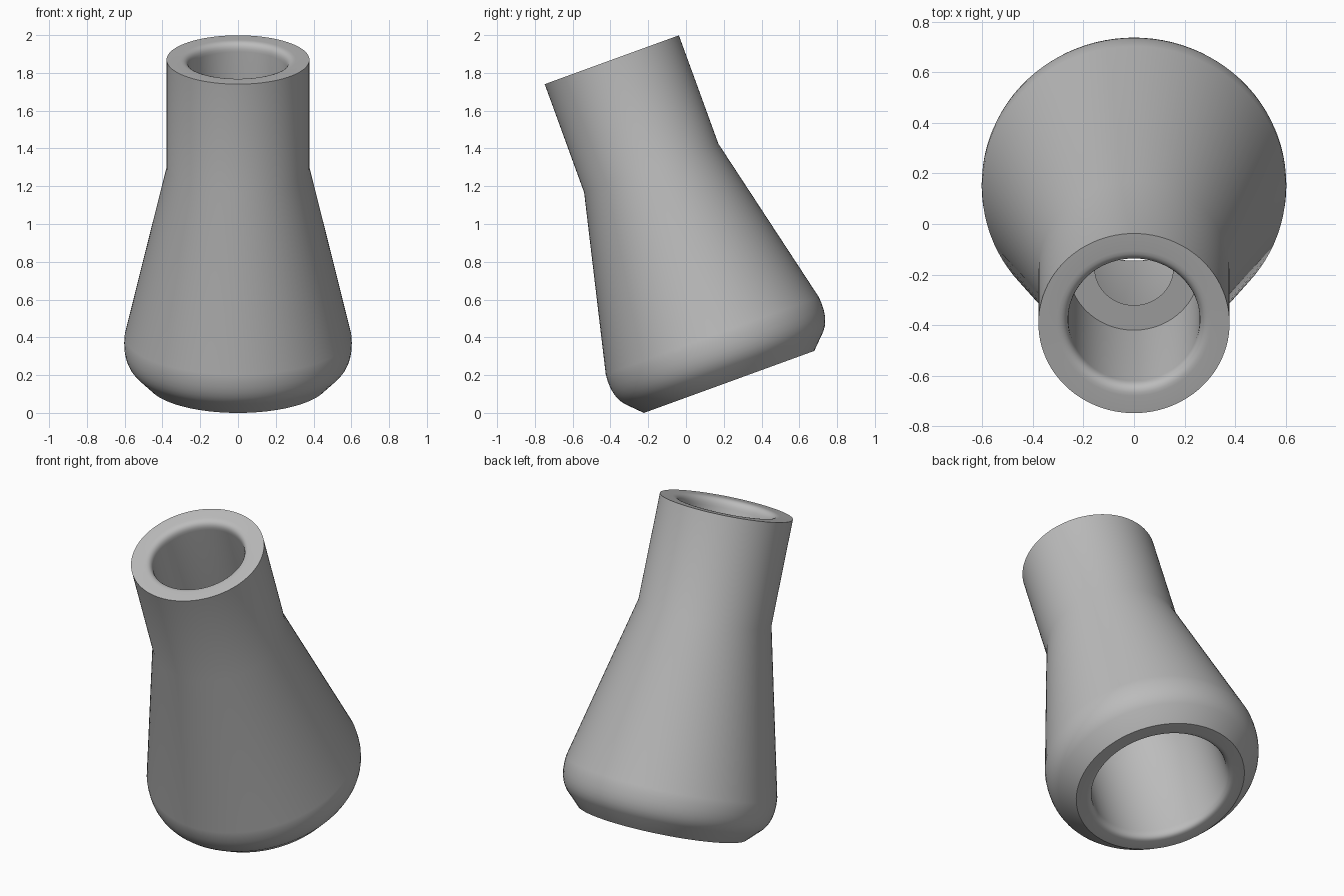
import bpy, bmesh, math
from mathutils import Matrix

cube = bpy.data.objects.get("Cube")
if cube:
    bpy.data.objects.remove(cube, do_unlink=True)

SIDES = 96
TILT = math.radians(20)
LENGTH = 1.815

grey = bpy.data.materials.new("plain_grey")
grey.use_nodes = True
colour = (0.5, 0.5, 0.5, 1)
grey.diffuse_color = colour
grey.node_tree.nodes["Principled BSDF"].inputs["Base Color"].default_value = colour


def fillet(start, corner, end, steps=6):
    """Rounded corner in the (radius, height) profile."""
    points = []
    for i in range(steps + 1):
        t = i / steps
        points.append(tuple((1 - t) ** 2 * a + 2 * t * (1 - t) * b + t * t * c
                            for a, b, c in zip(start, corner, end)))
    return points


def revolve(name, profile):
    """Closed profile turned about the z axis."""
    bm = bmesh.new()
    verts = [bm.verts.new((r, 0, z)) for r, z in profile]
    edges = [bm.edges.new((a, b)) for a, b in zip(verts, verts[1:] + verts[:1])]
    bmesh.ops.spin(bm, geom=verts + edges, cent=(0, 0, 0), axis=(0, 0, 1),
                   angle=math.tau, steps=SIDES)
    bmesh.ops.remove_doubles(bm, verts=bm.verts, dist=0.0005)
    bmesh.ops.recalc_face_normals(bm, faces=bm.faces)
    mesh = bpy.data.meshes.new(name)
    bm.to_mesh(mesh)
    bm.free()
    obj = bpy.data.objects.new(name, mesh)
    bpy.context.collection.objects.link(obj)
    mesh.materials.append(grey)
    return obj


# Outer wall: chamfered foot, rounded belly, cone and straight neck
profile = [(0.48, 0)]
profile += fillet((0.56, 0.08), (0.613, 0.14), (0.6, 0.26))
profile += [(0.378, 1.205), (0.378, LENGTH)]
# Upper socket with a rounded mouth, ending on a flat stop
profile += fillet((0.305, LENGTH), (0.26, LENGTH), (0.26, LENGTH - 0.05))
profile += [(0.26, 1.18), (0.155, 1.18)]
# Lower socket, narrowing to the stop, with a rounded mouth
profile += [(0.385, 0.6)]
profile += fillet((0.385, 0.05), (0.385, 0), (0.42, 0))

body = revolve("reducer_body", profile)
body.matrix_world = Matrix.Translation((0, 0.228, 0.164)) @ Matrix.Rotation(TILT, 4, "X")

bpy.ops.object.select_all(action="DESELECT")
body.select_set(True)
bpy.context.view_layer.objects.active = body
bpy.ops.object.shade_smooth_by_angle(angle=math.radians(30))
